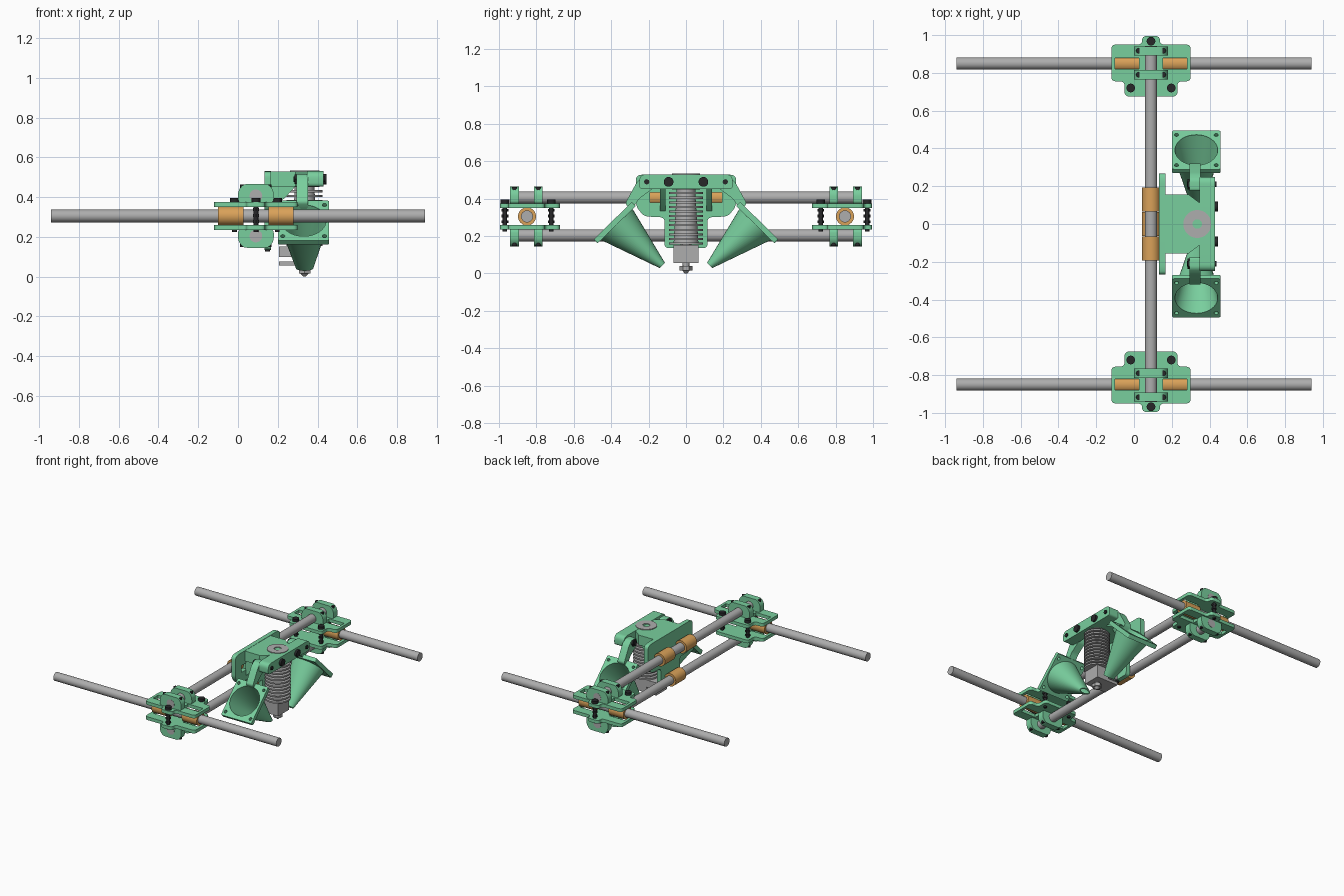
import bpy, bmesh, math
from mathutils import Matrix, Vector

if "Cube" in bpy.data.objects:
    bpy.data.objects.remove(bpy.data.objects["Cube"])


def material(name, rgb):
    m = bpy.data.materials.new(name)
    m.diffuse_color = (*rgb, 1)
    m.use_nodes = True
    m.node_tree.nodes["Principled BSDF"].inputs["Base Color"].default_value = m.diffuse_color
    return m


GREEN = material("green plastic", (0.19, 0.62, 0.34))
ORANGE = material("bronze", (0.70, 0.36, 0.10))
STEEL = material("steel grey", (0.42, 0.42, 0.42))
BLACK = material("black bolt", (0.02, 0.02, 0.022))


def finish(name, bm, mat):
    bmesh.ops.remove_doubles(bm, verts=bm.verts, dist=1e-5)
    bmesh.ops.recalc_face_normals(bm, faces=bm.faces)
    me = bpy.data.meshes.new(name)
    bm.to_mesh(me)
    bm.free()
    me.materials.clear()
    me.materials.append(mat)
    for p in me.polygons:
        p.use_smooth = True
        p.material_index = 0
    me.set_sharp_from_angle(angle=math.radians(32))
    ob = bpy.data.objects.new(name, me)
    bpy.context.collection.objects.link(ob)
    return ob


def cyl(name, a, b, r, mat, r2=None, segs=32):
    a, b = Vector(a), Vector(b)
    bm = bmesh.new()
    bmesh.ops.create_cone(bm, cap_ends=True, segments=segs, radius1=r,
                          radius2=r if r2 is None else r2, depth=(b - a).length)
    rot = Vector((0, 0, 1)).rotation_difference(b - a).to_matrix().to_4x4()
    bm.transform(Matrix.Translation((a + b) / 2) @ rot)
    return finish(name, bm, mat)


def circle(u, v, r, n=40):
    return [(u + r * math.cos(2 * math.pi * i / n), v + r * math.sin(2 * math.pi * i / n))
            for i in range(n)]


def rect(u0, u1, v0, v1):
    return [(u0, v0), (u1, v0), (u1, v1), (u0, v1)]


def rounded(pts, r, n=5):
    out = []
    for i, p in enumerate(pts):
        p = Vector(p)
        a, b = Vector(pts[i - 1]) - p, Vector(pts[(i + 1) % len(pts)]) - p
        a *= min(r, a.length * .48) / a.length
        b *= min(r, b.length * .48) / b.length
        for k in range(n + 1):
            t = k / n
            out.append(tuple(p + a * (1 - t) ** 2 + b * t ** 2))
    return out


AXES = {"X": ((0, 1, 0), (0, 0, 1), (1, 0, 0)),
        "Y": ((1, 0, 0), (0, 0, 1), (0, 1, 0)),
        "Z": ((1, 0, 0), (0, 1, 0), (0, 0, 1))}


def frame(u, v, w, origin=(0, 0, 0)):
    m = Matrix((u, v, w)).transposed().to_4x4()
    m.translation = origin
    return m


def plate(name, loops, w0, w1, axis, mat):
    """Extrude a filled outline (later loops are holes) from w0 to w1."""
    cu = bpy.data.curves.new(name, "CURVE")
    cu.dimensions, cu.fill_mode, cu.extrude = "2D", "BOTH", (w1 - w0) / 2
    for loop in loops:
        sp = cu.splines.new("POLY")
        sp.points.add(len(loop) - 1)
        for q, (u, v) in zip(sp.points, loop):
            q.co = (u, v, 0, 1)
        sp.use_cyclic_u = True
    tmp = bpy.data.objects.new("tmp", cu)
    bpy.context.collection.objects.link(tmp)
    bpy.context.view_layer.update()
    me = bpy.data.meshes.new_from_object(tmp.evaluated_get(bpy.context.evaluated_depsgraph_get()))
    bpy.data.objects.remove(tmp)
    bm = bmesh.new()
    bm.from_mesh(me)
    bpy.data.meshes.remove(me)
    m = frame(*AXES[axis]) if isinstance(axis, str) else axis
    bm.transform(m @ Matrix.Translation((0, 0, (w0 + w1) / 2)))
    return finish(name, bm, mat)


RX, HX, ZM = 0.09, 0.335, 0.305       # cross rod x, hot end x, side rod z
ZT, ZB = 0.406, 0.204                 # cross rod heights

# cross rods
for z, tag in ((ZT, "upper"), (ZB, "lower")):
    cyl(tag + "_cross_rod", (RX, -.942, z), (RX, .942, z), .032, STEEL)

# end carriages, one on each side rod
for s in (-1, 1):
    yc = s * .85
    cyl("side_rod", (-.94, yc, ZM), (.94, yc, ZM), .032, STEEL)
    for x0 in (-.10, .153):
        cyl("side_bearing", (x0, yc, ZM), (x0 + .127, yc, ZM), .048, ORANGE)
    half = [(.047, .995), (.047, .95), (.21, .95), (.21, .755), (.14, .755), (.14, .675)]
    outline = [(RX + x, s * y) for x, y in half] + [(RX - x, s * y) for x, y in reversed(half)]
    for k in (-1, 1):                 # upper and lower halves
        zz = lambda d: ZM + k * d
        lo, hi = sorted((zz(.045), zz(.070)))
        windows = [rect(x0, x0 + .127, yc - .03, yc + .03) for x0 in (-.10, .153)]
        plate("carriage_plate", [rounded(outline, .025)] + windows, lo, hi, "Z", GREEN)
        for y in (.917, .79):
            prof = [(0.0, zz(.068)), (.18, zz(.068)), (.18, zz(.125)), (.155, zz(.16)),
                    (.025, zz(.16)), (0.0, zz(.125))]
            plate("rod_clamp", [rounded(prof, .02)], s * y - .024, s * y + .024, "Y", GREEN)
            for x in (.025, .155):
                cyl("clamp_bolt", (x, s * y, zz(.10)), (x, s * y, zz(.157)), .014, BLACK, segs=16)
    for x, y in ((RX, .968), (RX - .107, .72), (RX + .107, .72)):
        cyl("carriage_bolt", (x, s * y, .225), (x, s * y, .38), .012, BLACK, segs=16)
        cyl("carriage_bolt_head", (x, s * y, .375), (x, s * y, .396), .023, BLACK, segs=20)
        for z in (.27, .30, .33):
            cyl("carriage_nut", (x, s * y, z), (x, s * y, z + .014), .018, BLACK, segs=6)

# tool carriage bearings
for y, z in ((.13, ZT), (-.13, ZT), (0, ZB)):
    cyl("tool_bearing", (RX, y - .063, z), (RX, y + .063, z), .048, ORANGE)

# tool carriage back plate with bearing windows
half = [(.268, .52), (.268, .36), (.225, .305), (.115, .30), (.115, .135)]
outline = [(.235, .53)] + half + [(-y, z) for y, z in reversed(half)] + [(-.235, .53)]
plate("back_plate", [rounded(outline, .025), rect(.13, .192, .38, .432),
                     rect(-.192, -.13, .38, .432), rect(-.055, .055, .18, .228)],
      .132, .166, "X", GREEN)
cyl("back_plate_bolt", (.149, 0, .125), (.149, 0, .15), .012, BLACK, segs=16)

# hot end mount block, ribs and front clamp bar
plate("mount_block", [[(.16, -.155), (.29, -.155), (.35, -.11), (.35, .11), (.29, .155),
                       (.16, .155)]], .452, .528, "Z", GREEN)
for y in (-.125, .125):
    plate("mount_rib", [[(.16, .455), (.29, .455), (.24, .40), (.16, .33)]],
          y - .015, y + .015, "Y", GREEN)
bar = [(-.25, .452), (.25, .452), (.25, .51), (.23, .53), (-.23, .53), (-.25, .51)]
plate("front_clamp_bar", [rounded(bar, .02)], .348, .43, "X", GREEN)
for y in (-.093, .093):
    cyl("clamp_bar_bolt", (.42, y, .49), (.446, y, .49), .026, BLACK, segs=20)

# hot end: collar, tapered core and fins
bm = bmesh.new()
prof = [(.025, .52), (.025, .534), (.074, .534), (.074, .45), (.05, .45), (.05, .435)]
N = 12
for i in range(N):
    z, core = .435 - i * .0245, .05 + .018 * i / N
    prof += [(core, z), (.09, z), (.09, z - .011), (core, z - .011)]
prof += [(.03, prof[-1][1]), (.03, .12)]
vs = [bm.verts.new((r, 0, z)) for r, z in prof]
es = [bm.edges.new(p) for p in zip(vs, vs[1:])]
bmesh.ops.spin(bm, geom=vs + es, cent=(0, 0, 0), axis=(0, 0, 1), angle=2 * math.pi, steps=40)
bmesh.ops.remove_doubles(bm, verts=bm.verts, dist=1e-5)
bmesh.ops.holes_fill(bm, edges=[e for e in bm.edges if e.is_boundary], sides=0)
bm.transform(Matrix.Translation((HX, 0, 0)))
finish("heat_sink", bm, STEEL)

# heater block with a clamp slit, and nozzle
slit = [(.205, .055), (.385, .055), (.385, .152), (.205, .152), (.205, .098), (.285, .098),
        (.285, .077), (.205, .077)]
plate("heater_block", [slit], -.066, .066, "Y", STEEL)
cyl("nozzle_neck", (HX, 0, .036), (HX, 0, .06), .018, STEEL, segs=20)
cyl("nozzle_hex", (HX, 0, .016), (HX, 0, .04), .034, STEEL, segs=6)
cyl("nozzle_tip", (HX, 0, 0), (HX, 0, .017), .006, STEEL, r2=.022, segs=20)

# cooling ducts: tilted fan flange, hollow funnel and arm
for s in (-1, 1):
    u, v, w = Vector((1, 0, 0)), Vector((0, -s * .715, .70)), Vector((0, s * .70, .715))
    top, tip = Vector((.33, s * .392, .282)), Vector((HX, s * .127, .043))
    holes = [circle(a, b, .011, 16) for a in (-.105, .105) for b in (-.112, .112)]
    plate("fan_flange", [rounded(rect(-.128, .128, -.143, .143), .01), circle(0, 0, .113)] + holes,
          -.03, 0, frame(u, v, w, top), GREEN)
    bm = bmesh.new()
    rings = []
    for c, a, b in ((top - w * .004, .113, .113), (top - w * .004, .126, .126),
                    (tip, .044, .02), (tip, .036, .013)):
        rings.append([bm.verts.new(c + u * x * a + v * y * b) for x, y in circle(0, 0, 1, 48)])
    for r0, r1 in zip(rings, rings[1:] + rings[:1]):
        for i in range(48):
            j = (i + 1) % 48
            bm.faces.new((r0[i], r0[j], r1[j], r1[i]))
    finish("air_funnel", bm, GREEN)
    arm = [(.175, .515), (.235, .515), (.265, .485), (.325, .375), (.295, .335), (.25, .40),
           (.175, .455)]
    plate("duct_arm", [rounded([(s * y, z) for y, z in arm], .015)], .295, .352, "X", GREEN)
    cyl("duct_arm_bolt", (.28, s * .21, .49), (.438, s * .21, .49), .014, BLACK, segs=16)
    cyl("duct_arm_nut", (.283, s * .21, .49), (.305, s * .21, .49), .027, BLACK, segs=6)
